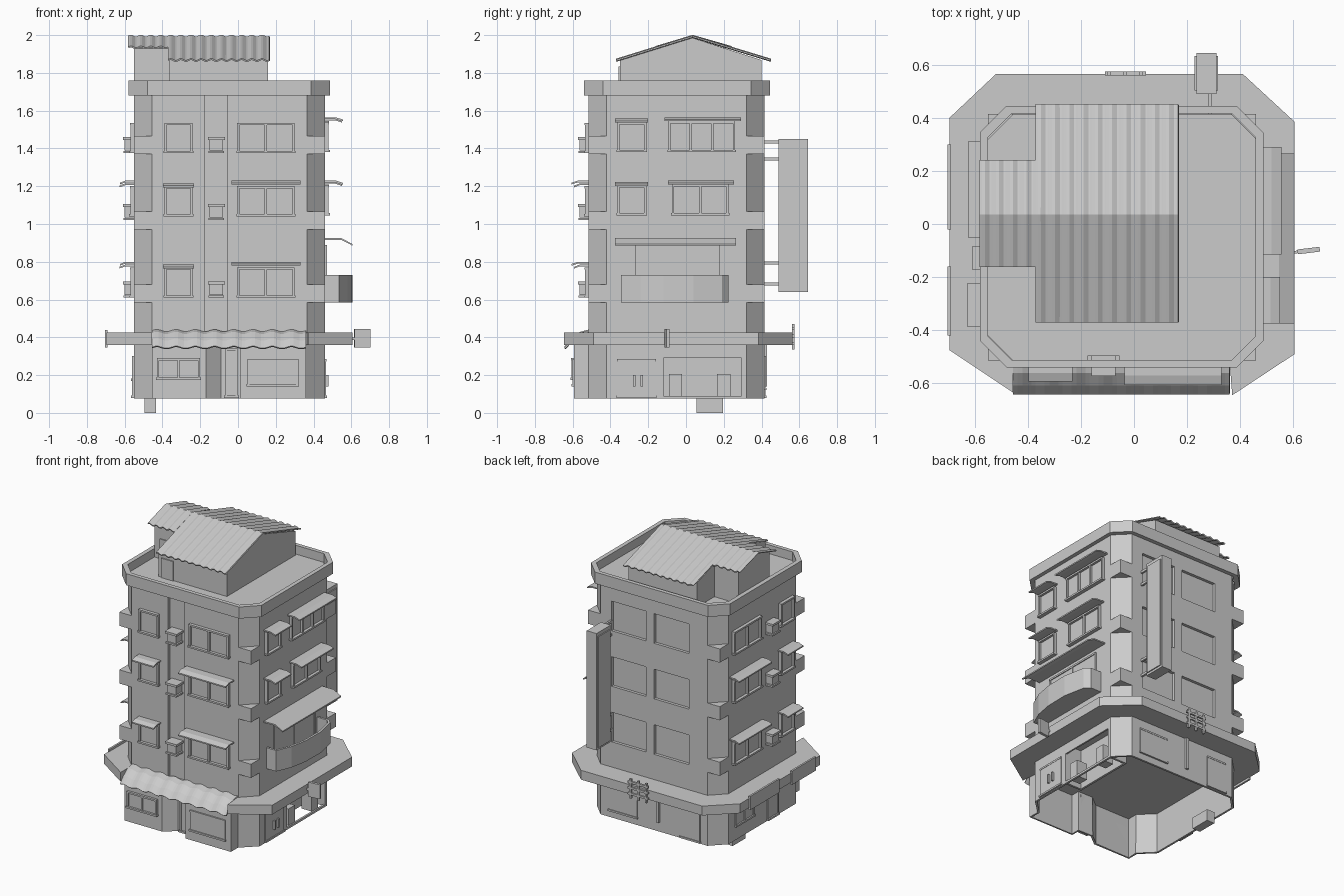
import bpy, bmesh, math

if "Cube" in bpy.data.objects:
    bpy.data.objects.remove(bpy.data.objects["Cube"])

def make(name, bm):
    bmesh.ops.recalc_face_normals(bm, faces=bm.faces)
    me = bpy.data.meshes.new(name)
    bm.to_mesh(me)
    bm.free()
    ob = bpy.data.objects.new(name, me)
    bpy.context.collection.objects.link(ob)
    return ob

def add_box(bm, x0, x1, y0, y1, z0, z1):
    v = [bm.verts.new((x, y, z)) for z in (z0, z1) for x, y in ((x0, y0), (x1, y0), (x1, y1), (x0, y1))]
    for f in ((0, 3, 2, 1), (4, 5, 6, 7), (0, 1, 5, 4), (1, 2, 6, 5), (2, 3, 7, 6), (3, 0, 4, 7)):
        bm.faces.new([v[i] for i in f])

def boxes(name, *lims):
    bm = bmesh.new()
    for l in lims:
        add_box(bm, *l)
    return make(name, bm)

def prism(name, pts, z0, z1, bottom=True):
    bm = bmesh.new()
    a = [bm.verts.new((x, y, z0)) for x, y in pts]
    b = [bm.verts.new((x, y, z1)) for x, y in pts]
    n = len(pts)
    for i in range(n):
        bm.faces.new((a[i], a[(i + 1) % n], b[(i + 1) % n], b[i]))
    bm.faces.new(b)
    if bottom:
        bm.faces.new(a[::-1])
    return make(name, bm)

def ring(name, outer, inner, z0, z1):
    bm = bmesh.new()
    L = [[bm.verts.new((x, y, z)) for x, y in p] for p, z in ((outer, z0), (outer, z1), (inner, z1), (inner, z0))]
    n = len(outer)
    for k in range(4):
        for i in range(n):
            j = (i + 1) % n
            bm.faces.new((L[k][i], L[k][j], L[(k + 1) % 4][j], L[(k + 1) % 4][i]))
    return make(name, bm)

def octagon(x0, x1, y0, y1, c):
    return [(x0 + c, y0), (x1 - c, y0), (x1, y0 + c), (x1, y1 - c),
            (x1 - c, y1), (x0 + c, y1), (x0, y1 - c), (x0, y0 + c)]

# local wall coordinates: u along the wall, n outward
WALL = {'front': lambda u, n: (u, -0.515 - n), 'back': lambda u, n: (u, 0.415 + n),
        'right': lambda u, n: (0.46 + n, u), 'left': lambda u, n: (-0.55 - n, u)}

def on_wall(side, u0, u1, n0, n1, z0, z1):
    (xa, ya), (xb, yb) = WALL[side](u0, n0), WALL[side](u1, n1)
    return (min(xa, xb), max(xa, xb), min(ya, yb), max(ya, yb), z0, z1)

def window(name, side, u0, u1, z0, z1, panes=1, d=0.022, n=0.0):
    t = 0.012
    parts = [(u0, u1, n - .01, n + d, z1 - t, z1), (u0 - .004, u1 + .004, n - .01, n + d + .004, z0, z0 + t),
             (u0 + t, u1 - t, n - .01, n + .006, z0 + t, z1 - t)]
    for i in range(panes + 1):
        u = u0 + (u1 - u0 - t) * i / panes
        parts.append((u, u + t, n - .01, n + d - .002, z0 + t, z1 - t))
    boxes(name, *[on_wall(side, *p) for p in parts])

def hood(name, side, u0, u1, z, depth, drop=0.012):
    # thin bent sheet over a window
    prof = [(-.01, z), (depth * .6, z), (depth, z - drop), (depth, z - drop - .009), (depth * .6, z - .009), (-.01, z - .009)]
    bm = bmesh.new()
    ends = [[bm.verts.new((*WALL[side](u, n), h)) for n, h in prof] for u in (u0, u1)]
    for i in range(6):
        j = (i + 1) % 6
        bm.faces.new((ends[0][i], ends[0][j], ends[1][j], ends[1][i]))
    bm.faces.new(ends[0])
    bm.faces.new(ends[1])
    make(name, bm)

def corrugated(name, x0, x1, path, waves, amp, thick=0.008):
    bm = bmesh.new()
    n = waves * 6
    cols = []
    for i in range(n + 1):
        w = amp * math.sin(2 * math.pi * i / 6)
        cols.append([bm.verts.new((x0 + (x1 - x0) * i / n, y, z + w)) for y, z in path])
    for a, b in zip(cols, cols[1:]):
        for k in range(len(path) - 1):
            bm.faces.new((a[k], b[k], b[k + 1], a[k + 1]))
    ob = make(name, bm)
    m = ob.modifiers.new('thickness', 'SOLIDIFY')
    m.thickness, m.offset = thick, 0

def cut(target, name, *lims):
    c = boxes(name, *lims)
    c.hide_render = True
    c.hide_viewport = True
    c.display_type = 'WIRE'
    m = target.modifiers.new('cut', 'BOOLEAN')
    m.object, m.solver = c, 'EXACT'

# upper tower with a shallow vertical strip in the front wall
C = 0.095
tower_pts = octagon(-.55, .46, -.515, .415, C)
tower_pts[1:1] = [(-.175, -.515), (-.175, -.497), (-.055, -.497), (-.055, -.515)]
tower = prism('tower', tower_pts, .38, 1.70)
FLOORS = (1.375, 1.04, .61)
cut(tower, 'back_recess_cutter', *[on_wall('back', a, b, -.02, .05, z, z + .205)
    for a, b in ((.015, .28), (-.315, -.045)) for z in (1.37, .985, .60)])
ring('parapet', octagon(-.58, .487, -.54, .445, C + .005), octagon(-.55, .458, -.512, .417, C - .005), 1.68, 1.76)

# ground floor shell with a protruding shop front
ground = prism('ground_floor', [(-.455, -.515), (-.455, -.592), (-.17, -.592), (-.09, -.53), (.01, -.53), (.01, -.592),
    (.36, -.592), (.36, -.515), (.46, -.42), (.46, .32), (.365, .415), (-.455, .415), (-.55, .32), (-.55, -.42)],
    .075, .365, bottom=False)
s = ground.modifiers.new('thickness', 'SOLIDIFY')
s.thickness, s.offset = .015, -1
cut(ground, 'garage_cutter', on_wall('right', -.12, .295, -.05, .05, .09, .29))

# canopy slab, notched where the shop awning sits
prism('canopy_slab', [(-.455, -.515), (-.455, -.635), (-.695, -.475), (-.695, .40), (-.52, .565), (.41, .565),
    (.605, .385), (.605, -.49), (.37, -.645), (.36, -.515)], .36, .425)
corrugated('shop_awning', -.455, .36, [(-.515, .432), (-.56, .42), (-.605, .385), (-.64, .345)], 8, .006)

# corner blocks on the chamfers
for i, z in enumerate((1.37, .97, .585)):
    for sx, x, dx in (('left', -.55, C), ('right', .46, -C)):
        for sy, y, dy in (('front', -.515, C), ('back', .415, -C)):
            prism(f'corner_block_{sy}_{sx}_{i}', [(x, y), (x + dx, y), (x, y + dy)], z, z + .095)

# front and left walls: small window, cooler box, wide window on each floor
for side, small, mid, wide in (('front', (-.39, -.24), -.115, (-.005, .30)), ('left', (-.38, -.23), -.128, (-.02, .28))):
    for i, z in enumerate(FLOORS):
        window(f'{side}_small_window_{i}', side, *small, z, z + .16)
        window(f'{side}_wide_window_{i}', side, *wide, z, z + .16, 2)
        zc = z + (.0 if i != 1 else -.02)
        boxes(f'{side}_cooler_{i}', on_wall(side, mid - .035, mid + .035, -.02, .05, zc + .015, zc + .07),
              on_wall(side, mid - .045, mid + .045, -.02, .058, zc + .07, zc + .085),
              on_wall(side, mid - .042, mid + .042, -.02, .055, zc, zc + .012))
        if i:
            hood(f'{side}_small_hood_{i}', side, small[0] - .008, small[1] + .008, z + .175, .078)
            hood(f'{side}_wide_hood_{i}', side, wide[0] - .03, wide[1] + .03, z + .19, .092 if side == 'front' else .075)

# right wall windows and hoods
for i, z in enumerate((1.38, 1.045)):
    window(f'right_small_window_{i}', 'right', -.365, -.21, z, z + .16)
    hood(f'right_small_hood_{i}', 'right', -.375, -.2, z + .178, .09)
    a, b, n = ((-.095, .26, 3), (-.075, .225, 2))[i]
    window(f'right_wide_window_{i}', 'right', a, b, z, z + .165, n)
    hood(f'right_wide_hood_{i}', 'right', a - .02, b + .03, z + .185, .095)

# balcony
outer = [(.455, -.345), (.535, -.345), (.58, -.24), (.602, -.12), (.605, .04), (.575, .19), (.54, .225), (.455, .225)]
inner = [(.457, -.33), (.525, -.33), (.565, -.235), (.587, -.12), (.59, .035), (.562, .182), (.535, .21), (.457, .21)]
ring('balcony_parapet', outer, inner, .585, .73)
prism('balcony_floor', inner, .587, .605)
window('balcony_door', 'right', -.27, .18, .60, .89, 2, .012)
hood('balcony_hood', 'right', -.375, .265, .925, .145, .03)

# rooftop rooms and corrugated gable roofs (ridge along x)
def room(name, x0, x1, y0, y1, eave):
    bm = bmesh.new()
    prof = [(y0, 1.69), (y1, 1.69), (y1, eave), (.035, 1.985), (y0, eave)]
    e = [[bm.verts.new((x, y, z)) for y, z in prof] for x in (x0, x1)]
    for i in range(5):
        j = (i + 1) % 5
        bm.faces.new((e[0][i], e[0][j], e[1][j], e[1][i]))
    bm.faces.new(e[0])
    bm.faces.new(e[1])
    make(name, bm)
room('roof_room_large', -.365, .16, -.35, .40, 1.868)
room('roof_room_small', -.55, -.36, -.13, .21, 1.93)
corrugated('roof_large', -.37, .167, [(-.37, 1.867), (.035, 1.993), (.45, 1.867)], 10, .005)
corrugated('roof_small', -.58, -.37, [(-.16, 1.934), (.035, 1.993), (.24, 1.934)], 4, .005)
boxes('roof_doors', (-.34, -.25, -.357, -.34, 1.70, 1.835), (-.505, -.42, -.137, -.12, 1.70, 1.84))

# shop front details
window('shop_window_left', 'front', -.43, -.2, .175, .29, 2, .016, .077)
window('shop_window_right', 'front', .05, .32, .14, .285, 1, .01, .077)
window('shop_door', 'front', -.07, .0, .08, .34, 1, .015, .015)

# right ground floor: double door, garage recess with crates
window('side_double_door', 'right', -.365, -.16, .08, .285, 1, .008)
boxes('door_handles', *[on_wall('right', u, u + .012, 0, .02, .14, .2) for u in (-.28, -.24)])
boxes('garage_back', on_wall('right', -.12, .295, -.14, -.125, .08, .36),
      on_wall('right', -.135, -.12, -.14, -.01, .08, .36), on_wall('right', .295, .31, -.14, -.01, .08, .36))
boxes('garage_crates', on_wall('right', -.09, -.02, -.09, -.01, .09, .205), on_wall('right', .165, .235, -.09, -.01, .09, .205))

# left and back ground floor details
boxes('left_step', (-.495, -.435, .055, .195, 0, .08))
window('left_ground_window', 'left', .05, .25, .17, .30, 2, .012)
window('left_ground_door', 'left', -.22, -.1, .08, .30, 1, .012)
window('back_ground_window', 'back', .08, .3, .12, .3, 2, .008)
window('back_ground_door', 'back', -.4, -.25, .08, .3, 1, .008)
boxes('back_pipe', on_wall('back', -.09, -.07, -.01, .014, .14, .36))

# vertical sign box on brackets
boxes('sign_box', (.235, .31, .49, .645, .64, 1.45), (.228, .317, .503, .632, .655, 1.425))
boxes('sign_brackets', *[(.278, .292, .40, .50, z, z + .016) for z in (.675, .785, 1.335, 1.425)])

# plain panels around the canopy
boxes('left_canopy_panels', (-.703, -.69, -.02, .30, .345, .44), (-.703, -.69, -.42, -.16, .345, .44))
boxes('back_canopy_frame', *[(x, x + .014, .56, .574, .335, .47) for x in (-.1, -.04, .02)],
      *[(-.11, .045, .56, .574, z, z + .014) for z in (.36, .40, .44)])
panel = boxes('hanging_panel', (-.042, .042, -.009, .009, .345, .445), (-.065, -.042, -.005, .005, .385, .40))
panel.location = (.658, -.1, 0)
panel.rotation_euler.z = .12
